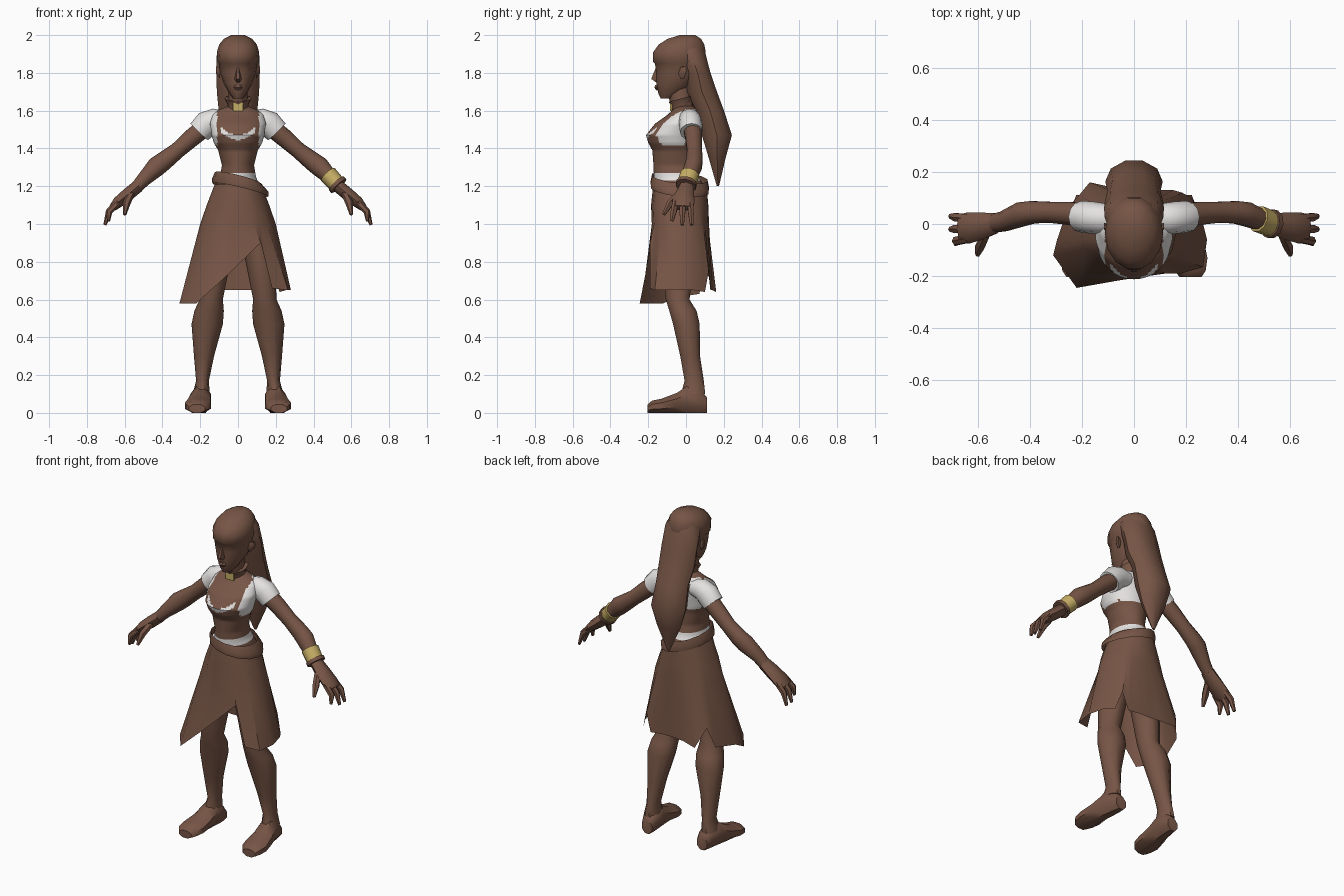
import bpy, bmesh, math
from mathutils import Vector as V


def material(name, rgb):
    m = bpy.data.materials.new(name)
    m.diffuse_color = (*rgb, 1)
    return m


BROWN = material("warm brown", (0.185, 0.092, 0.061))
WHITE = material("off white cloth", (0.78, 0.76, 0.75))
GOLD = material("gold", (0.56, 0.42, 0.13))


def finish(name, bm, mats, angle=45):
    bmesh.ops.recalc_face_normals(bm, faces=bm.faces)
    me = bpy.data.meshes.new(name)
    bm.to_mesh(me)
    bm.free()
    for m in mats:
        me.materials.append(m)
    ob = bpy.data.objects.new(name, me)
    bpy.context.collection.objects.link(ob)
    bpy.ops.object.select_all(action='DESELECT')
    ob.select_set(True)
    bpy.context.view_layer.objects.active = ob
    bpy.ops.object.shade_smooth_by_angle(angle=math.radians(angle))
    return ob


def skin(name, loops, mats=(BROWN,), cap=True, rule=None, angle=45):
    """Bridge equal-length loops of points, optionally colouring faces by rule."""
    bm = bmesh.new()
    vs = [[bm.verts.new(p) for p in loop] for loop in loops]
    n = len(vs[0])
    for a, b in zip(vs, vs[1:]):
        for i in range(n):
            bm.faces.new((a[i], a[(i + 1) % n], b[(i + 1) % n], b[i]))
    if cap:
        bm.faces.new(vs[0])
        bm.faces.new(vs[-1])
    if rule:
        for f in bm.faces:
            f.material_index = rule(f.calc_center_median())
    return finish(name, bm, mats, angle)


def oval(c, u, v, n, turn=0.0):
    c, u, v = V(c), V(u), V(v)
    return [c + u * math.cos(t) + v * math.sin(t)
            for t in (2 * math.pi * i / n + turn for i in range(n))]


def level(z, front, back, rx, n, x=0.0):
    """Horizontal oval given by its front and back y and its half width."""
    return oval((x, (front + back) / 2, z), (rx, 0, 0), (0, (back - front) / 2, 0), n)


def limb(name, path, s=1, n=8, mats=(BROWN,)):
    """Tube through (x, y, z, radius, radius along y) stations, mirrored by s."""
    pts = [V(p[:3]) for p in path]
    loops = []
    for i, p in enumerate(path):
        t = (pts[min(i + 1, len(pts) - 1)] - pts[max(i - 1, 0)]).normalized()
        v = (V((0, 1, 0)) - t * t.y).normalized()
        u = v.cross(t)
        loops.append([V((q.x * s, q.y, q.z)) for q in oval(pts[i], u * p[3], v * p[4], n)])
    return skin(name, loops, mats)


def densify(rows, k):
    out = []
    for a, b in zip(rows, rows[1:]):
        out += [[p + (q - p) * j / k for p, q in zip(a, b)] for j in range(k)]
    return out + [rows[-1]]


# Torso with painted blouse and vest
def blouse(c):
    ax = abs(c.x)
    if 1.235 < c.z < 1.27:
        return 1
    if c.z > 1.415 and (ax > 0.11 or c.y > 0) and c.z < 1.61:
        return 1
    lo = 1.445 + 4.5 * ax * ax
    return int(c.y < -0.06 and ax < 0.095 and lo < c.z < lo + 0.028)


torso = [(1.05, -.15, .09, .14), (1.19, -.165, .1, .12), (1.25, -.17, .07, .095),
         (1.31, -.172, .055, .085), (1.39, -.178, .055, .105), (1.43, -.2, .06, .128),
         (1.47, -.212, .065, .14), (1.53, -.165, .072, .148), (1.58, -.095, .068, .135),
         (1.605, -.07, .055, .1), (1.625, -.055, .04, .05)]
skin("torso", densify([level(*r, 64) for r in torso], 6), (BROWN, WHITE), rule=blouse)

# Neck, collar and its clasp
skin("neck", [level(1.57, -.065, .045, .055, 10), level(1.72, -.11, .03, .05, 10)])
skin("collar", [oval((0, -.015, 1.60), (.052, 0, 0), (0, .058, .012), 12),
                oval((0, -.022, 1.635), (.057, 0, 0), (0, .055, .014), 12),
                oval((0, -.024, 1.665), (.072, 0, 0), (0, .068, .018), 12)])
bpy.ops.mesh.primitive_cube_add(size=1, location=(0, -.079, 1.622))
clasp = bpy.context.object
clasp.name = "collar_clasp"
clasp.scale = (.054, .009, .045)
clasp.data.materials.append(GOLD)

# Head, nose and ears
head = [(1.665, -.135, -.07, .025), (1.69, -.148, -.02, .046), (1.74, -.158, .04, .074),
        (1.80, -.16, .08, .095), (1.85, -.168, .1, .102), (1.86, -.178, .105, .108),
        (1.91, -.177, .108, .112), (1.95, -.148, .1, .1), (1.98, -.1, .082, .075),
        (2.0, -.035, .05, .035)]
skin("head", [level(*r, 14) for r in head])
skin("nose", [oval((0, -.15, 1.835), (.007, 0, 0), (0, .008, 0), 6),
              oval((0, -.158, 1.768), (.018, 0, 0), (0, .03, 0), 6),
              oval((0, -.15, 1.75), (.012, 0, 0), (0, .01, 0), 6)])
skin("lips", [level(1.735, -.165, -.14, .018, 6), level(1.722, -.17, -.14, .024, 6),
              level(1.708, -.158, -.13, .015, 6)])

# Long hair falling behind the back
hair = [(1.975, -.05, .078, .065), (1.91, -.06, .105, .112), (1.80, -.01, .133, .115),
        (1.70, .0, .168, .112), (1.60, .05, .205, .102), (1.47, .08, .247, .11),
        (1.35, .118, .212, .078), (1.20, .163, .175, .008)]
skin("long_hair", [level(*r, 10) for r in hair])

# Skirt: ragged hem with a raised front opening and two rear slits
hem = [(.28, -.06, .65), (.255, .04, .65), (.22, .1, .64), (.185, .12, .75),
       (.15, .13, .64), (.07, .13, .65), (0, .13, .65), (-.08, .14, .65),
       (-.17, .16, .64), (-.215, .105, .75), (-.25, .07, .63), (-.295, -.06, .61),
       (-.31, -.12, .58), (-.22, -.245, .58), (-.05, -.215, .735), (.12, -.19, .9),
       (.18, -.19, .66), (.265, -.165, .65)]
angles = [math.atan2((y + .03) / .17, x / .28) for x, y, z in hem]


def skirt_ring(z, front, back, rx):
    return [V((rx * math.cos(t), (front + back) / 2 + (back - front) / 2 * math.sin(t), z))
            for t in angles]


skin("skirt", [skirt_ring(1.21, -.175, .108, .125), skirt_ring(1.10, -.187, .118, .168),
               skirt_ring(1.0, -.183, .122, .203), [V(p) for p in hem]], cap=False)
skin("slanted_belt", [oval((.0, -.033, 1.245), (.122, 0, -.03), (0, .15, -.015), 14),
                      oval((.012, -.033, 1.205), (.15, 0, -.035), (0, .158, -.015), 14),
                      oval((.012, -.033, 1.18), (.148, 0, -.035), (0, .155, -.015), 14)], cap=False)

for side, s in (("left", 1), ("right", -1)):
    # Ear
    skin(side + "_ear", [oval((s * .095, -.02, 1.80), (0, .02, 0), (0, 0, .035), 6),
                         oval((s * .116, -.008, 1.815), (0, .012, 0), (0, 0, .022), 6)])
    # Puffed sleeve, arm and hand
    limb(side + "_sleeve", [(.07, .02, 1.55, .05, .05), (.12, .02, 1.55, .062, .06),
                            (.165, .025, 1.53, .07, .062), (.205, .028, 1.488, .064, .06)],
         s, 12, (WHITE,))
    limb(side + "_arm", [(.16, .03, 1.525, .05, .05), (.24, .04, 1.46, .048, .046),
                         (.32, .045, 1.39, .043, .042), (.39, .045, 1.335, .05, .045),
                         (.43, .038, 1.305, .053, .048), (.5, .01, 1.235, .038, .04),
                         (.55, 0, 1.18, .03, .036)], s, 10)
    limb(side + "_palm", [(.53, .003, 1.2, .034, .04), (.585, -.008, 1.155, .034, .052),
                          (.635, -.015, 1.115, .03, .06), (.665, -.018, 1.085, .02, .055)], s)
    for k, (y, tip, drop) in enumerate(((.022, .03, 0), (-.018, -.02, 0), (-.056, -.075, .02))):
        limb(f"{side}_finger_{k + 1}", [(.635, y, 1.115, .02, .018),
                                        (.683, (y + tip) / 2, 1.065, .018, .018),
                                        (.705 - drop, tip, .995 + drop, .008, .01)], s, 6)
    limb(side + "_thumb", [(.565, -.03, 1.165, .02, .018), (.59, -.085, 1.11, .021, .02),
                           (.6, -.118, 1.05, .009, .01)], s, 6)

    # Leg with tall boot
    leg = [(1.08, -.13, .06, .08, .075), (.8, -.13, .045, .078, .118), (.6, -.11, .022, .062, .142),
           (.54, -.092, .06, .078, .153), (.47, -.072, .076, .083, .163), (.3, -.033, .077, .053, .18),
           (.17, -.01, .097, .034, .188), (.1, -.03, .105, .045, .195)]
    skin(side + "_leg", [level(z, f, b, rx, 10, s * x) for z, f, b, rx, x in leg])
    # Foot: sections along y as (y, x, half width, height)
    foot = [(.112, .187, .034, .08), (.075, .19, .046, .125), (.01, .197, .053, .145),
            (-.05, .205, .06, .105), (-.13, .213, .069, .075), (-.18, .215, .06, .065),
            (-.203, .217, .042, .045)]
    skin(side + "_foot", [oval((s * x, y, h / 2), (w * 1.08, 0, 0), (0, 0, h * .541), 8, math.pi / 8)
                          for y, x, w, h in foot])

# Bracelet on the left forearm, with plain rims
limb("bracelet", [(.476, .02, 1.262, .05, .052), (.522, .002, 1.213, .046, .05)], 1, 10, (GOLD,))
limb("bracelet_rim", [(.52, .003, 1.216, .054, .056), (.534, -.001, 1.201, .054, .056)], 1, 10)
